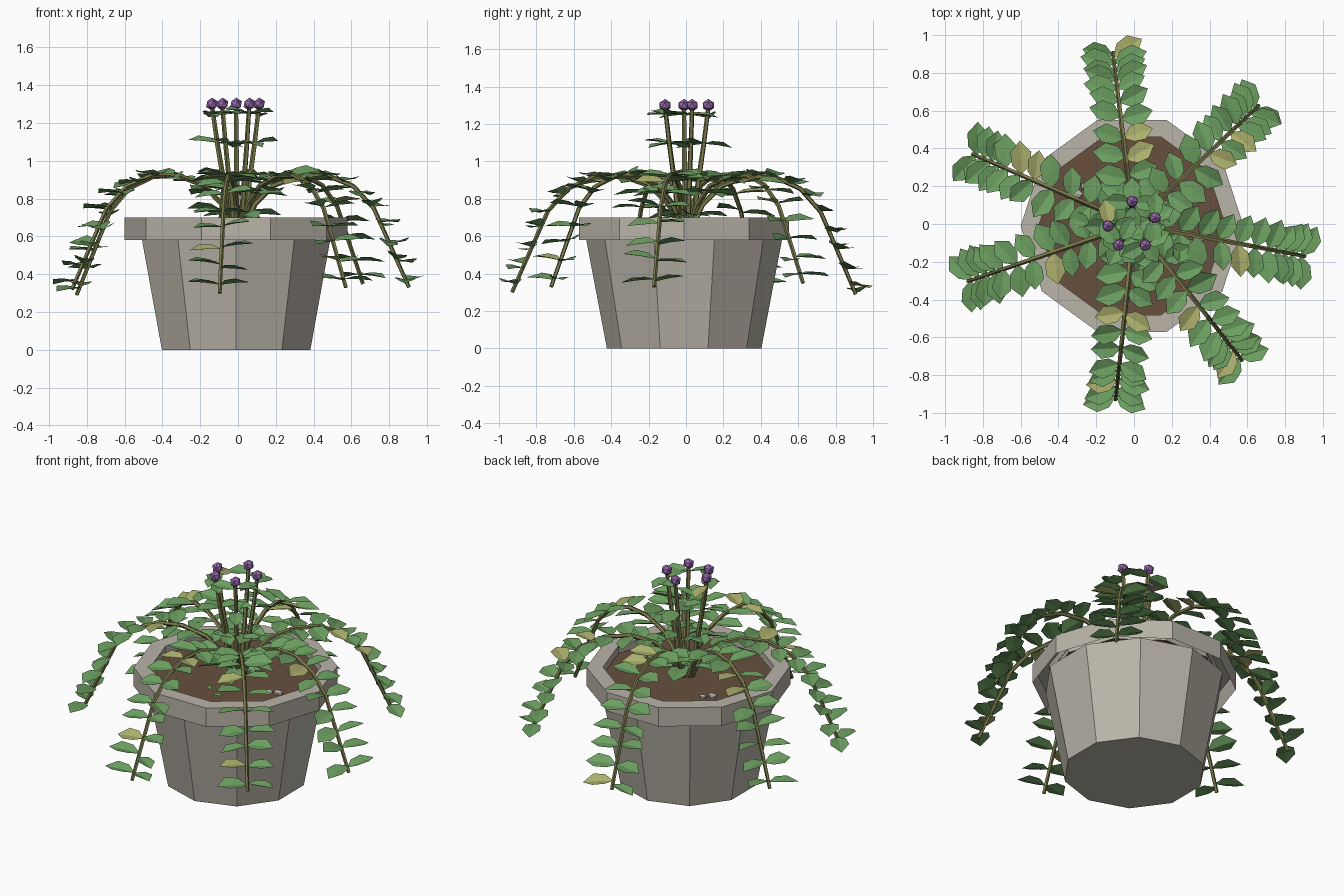
import bpy, bmesh, math, random
from mathutils import Vector, Matrix

if "Cube" in bpy.data.objects:
    bpy.data.objects.remove(bpy.data.objects["Cube"])

random.seed(7)
CX, CY = -0.01, -0.01
UP = Vector((0, 0, 1))


def material(name, rgb):
    m = bpy.data.materials.new(name)
    m.diffuse_color = (*rgb, 1)
    m.use_nodes = True
    m.node_tree.nodes["Principled BSDF"].inputs["Base Color"].default_value = m.diffuse_color
    return m


STONE = material("stone grey", (0.49, 0.46, 0.395))
SOIL = material("soil brown", (0.135, 0.08, 0.047))
STEM = material("stem olive", (0.19, 0.19, 0.07))
LEAF = material("leaf green", (0.15, 0.345, 0.118))
YELLOW = material("leaf yellow green", (0.41, 0.43, 0.15))
PURPLE = material("flower purple", (0.30, 0.135, 0.41))
PEBBLE = material("pebble grey", (0.50, 0.48, 0.45))

# places, seen from above, where one leaf has turned yellow
YELLOW_SPOTS = [(-0.03, 0.95), (0.03, 0.49), (0.03, 0.35), (-0.18, 0.10), (0.59, 0.43),
                (0.47, 0.35), (-0.61, 0.38), (-0.51, 0.33), (0.56, -0.21), (0.50, -0.79),
                (0.30, -0.49), (-0.43, -0.24), (-0.15, -0.48), (0.04, -0.49), (-0.18, -0.87)]


def finish(name, bm, *mats):
    mesh = bpy.data.meshes.new(name)
    bm.to_mesh(mesh)
    bm.free()
    for m in mats:
        mesh.materials.append(m)
    ob = bpy.data.objects.new(name, mesh)
    bpy.context.collection.objects.link(ob)
    return ob


def ring(bm, radius, z, turn=0.0, n=10):
    return [bm.verts.new((CX + radius * math.cos(turn + math.tau * i / n),
                          CY + radius * math.sin(turn + math.tau * i / n), z))
            for i in range(n)]


def bridge(bm, a, b):
    n = len(a)
    for i in range(n):
        bm.faces.new((a[i], a[(i + 1) % n], b[(i + 1) % n], b[i]))


def tube(bm, pts, r0, r1, sides=5):
    # stem following a list of points, tapering from r0 to r1
    loops = []
    out = Vector((pts[-1].x - pts[0].x, pts[-1].y - pts[0].y, 0)).normalized()
    side = UP.cross(out)
    for i, p in enumerate(pts):
        t = (pts[min(i + 1, len(pts) - 1)] - pts[max(i - 1, 0)]).normalized()
        nrm = t.cross(side).normalized()
        r = r0 + (r1 - r0) * i / (len(pts) - 1)
        loops.append([bm.verts.new(p + r * (side * math.cos(math.tau * k / sides)
                                            + nrm * math.sin(math.tau * k / sides)))
                      for k in range(sides)])
    for a, b in zip(loops, loops[1:]):
        bridge(bm, a, b)
    bm.faces.new(loops[0][::-1])
    bm.faces.new(loops[-1])
    bmesh.ops.recalc_face_normals(bm, faces=bm.faces)


def leaf(bm, base, direction, normal, length):
    # folded angular leaf: midrib with two faceted halves
    x = direction.normalized()
    y = normal.cross(x).normalized()
    z = x.cross(y)
    w = length * 0.31
    place = lambda u, v, h: bm.verts.new(base + x * u * length + y * v * w + z * h * length)
    rib = [place(0, 0, 0), place(0.5, 0, 0), place(1, 0, -0.04)]
    mid = base + x * length * 0.5
    mat = 0
    for spot in YELLOW_SPOTS:
        if math.dist(spot, mid.xy) < 0.065:
            YELLOW_SPOTS.remove(spot)
            mat = 1
            break
    for s in (1, -1):
        edge = [place(0.28, s * 0.85, 0.08), place(0.67, s, 0.08)]
        for f in ((rib[0], rib[1], edge[0]), (rib[1], edge[1], edge[0]), (rib[1], rib[2], edge[1])):
            bm.faces.new(f[::s]).material_index = mat


def along(pts, t):
    # point and tangent at fraction t of the path length
    seg = [(b - a).length for a, b in zip(pts, pts[1:])]
    d = t * sum(seg)
    for i, l in enumerate(seg):
        if d <= l or i == len(seg) - 1:
            return pts[i].lerp(pts[i + 1], d / l), (pts[i + 1] - pts[i]).normalized()
        d -= l


# pot body
bm = bmesh.new()
low = ring(bm, 0.413, 0, math.pi / 10)
high = ring(bm, 0.527, 0.60, math.pi / 10)
bm.faces.new(low[::-1])
bridge(bm, low, high)
finish("pot_body", bm, STONE)

# pot rim, open underneath
bm = bmesh.new()
loops = [ring(bm, r, z) for r, z in ((0.59, 0.58), (0.59, 0.70), (0.495, 0.70), (0.495, 0.62))]
for a, b in zip(loops, loops[1:]):
    bridge(bm, a, b)
finish("pot_rim", bm, STONE)

# soil
bm = bmesh.new()
bm.faces.new(ring(bm, 0.497, 0.65))
finish("soil", bm, SOIL)

# pebbles
bm = bmesh.new()
for x, y, s in ((0.34, -0.08, 0.028), (0.29, -0.10, 0.024), (-0.30, 0.16, 0.028),
                (-0.26, 0.2, 0.022)):
    bmesh.ops.create_icosphere(bm, subdivisions=1, radius=s,
                               matrix=Matrix.Translation((x, y, 0.655)) @ Matrix.Diagonal((1.2, 0.9, 0.6, 1)))
finish("pebbles", bm, PEBBLE)

# upright flower stems with crossed leaf pairs and round blossoms
for hx, hy in ((-0.01, 0.12), (0.112, 0.033), (0.06, -0.112), (-0.082, -0.112), (-0.138, -0.01)):
    pts = [Vector((hx * f, hy * f, z)) for f, z in ((0.3, 0.64), (0.5, 0.85), (0.78, 1.08), (1, 1.29))]
    bm = bmesh.new()
    tube(bm, pts, 0.016, 0.012)
    finish("flower_stem", bm, STEM)
    bm = bmesh.new()
    for j, t in enumerate((0.94, 0.70, 0.42, 0.12)):
        p, _ = along(pts, t)
        a = math.atan2(hy, hx) + math.pi / 2 * (j % 2 + 1) + random.uniform(-0.4, 0.4)
        for s in (0, math.pi):
            d = Vector((math.cos(a + s), math.sin(a + s), random.uniform(-0.15, 0.2)))
            normal = Vector((random.uniform(-0.3, 0.3), random.uniform(-0.3, 0.3), 1)).normalized()
            leaf(bm, p, d, normal, random.uniform(0.135, 0.155) if j < 3 else 0.19)
    finish("flower_leaves", bm, LEAF, YELLOW)
    bm = bmesh.new()
    bmesh.ops.create_icosphere(bm, subdivisions=1, radius=0.034, matrix=Matrix.Translation((hx, hy, 1.30)))
    finish("blossom", bm, PURPLE)

# trailing vines: tip angle, tip reach, tip height
PROFILE = ((0.03, 0.64), (0.09, 0.77), (0.19, 0.87), (0.33, 0.92), (0.48, 0.92),
           (0.62, 0.86), (0.73, 0.74), (0.81, 0.56), (0.92, 0.31))
VINES = ((97, 0.915, 0.29), (43.5, 0.91, 0.35), (-10.7, 0.92, 0.33), (-51.6, 0.92, 0.33),
         (-96, 0.935, 0.30), (-161, 0.93, 0.32), (156.5, 0.93, 0.29))
for angle, reach, tip in VINES:
    a = math.radians(angle)
    out = Vector((math.cos(a), math.sin(a), 0))
    side = UP.cross(out)
    k = reach / 0.92
    pts = [Vector((0, 0, z + (tip - 0.31) * (r / 0.92) ** 3)) + out * r * k for r, z in PROFILE]
    bm = bmesh.new()
    tube(bm, pts, 0.016, 0.011)
    finish("vine_stem", bm, STEM)
    bm = bmesh.new()
    for i in range(11):
        for s in (1, -1):
            p, t = along(pts, 0.17 + 0.80 * i / 10 + random.uniform(-0.01, 0.01))
            normal = UP + out * random.uniform(-0.2, 0.4) + side * random.uniform(-0.1, 0.1)
            d = side * s + out * random.uniform(0.15, 0.5) + UP * random.uniform(-0.1, 0.22)
            leaf(bm, p, d, normal.normalized(), random.uniform(0.16, 0.185))
    finish("vine_leaves", bm, LEAF, YELLOW)

# fallen leaves on the soil
bm = bmesh.new()
for x, y, a in ((0.05, -0.33, 0.4), (0.0, -0.28, 2.5)):
    leaf(bm, Vector((x, y, 0.66)), Vector((math.cos(a), math.sin(a), 0)), UP, 0.06)
finish("fallen_leaves", bm, LEAF, YELLOW)
